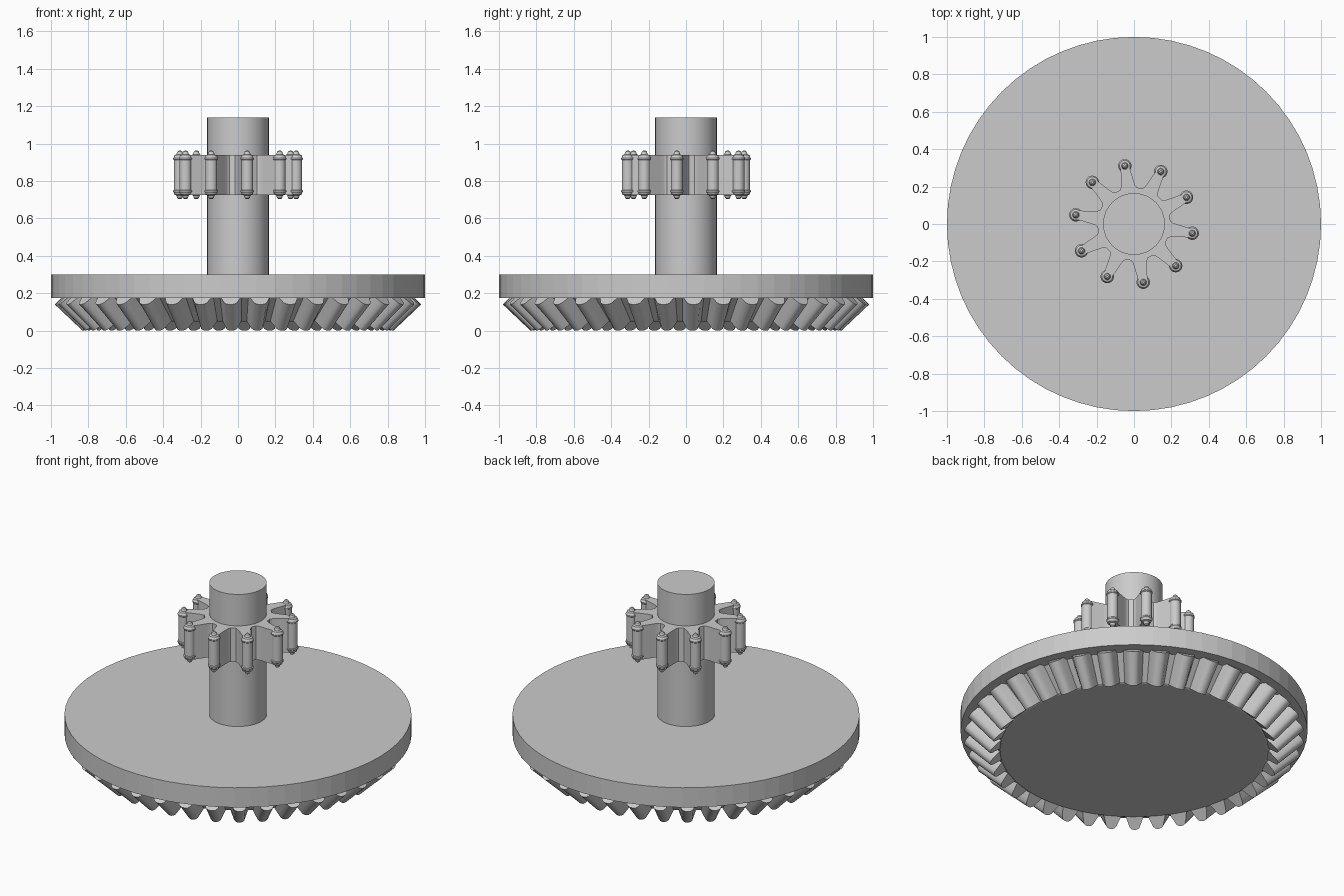
import bpy, bmesh
from math import sin, cos, pi, radians, atan2
from mathutils import Vector

if "Cube" in bpy.data.objects:
    bpy.data.objects.remove(bpy.data.objects["Cube"])


def finish(name, bm, angle=None):
    bmesh.ops.recalc_face_normals(bm, faces=bm.faces[:])
    me = bpy.data.meshes.new(name)
    bm.to_mesh(me)
    bm.free()
    ob = bpy.data.objects.new(name, me)
    bpy.context.collection.objects.link(ob)
    if angle:
        bpy.ops.object.select_all(action='DESELECT')
        ob.select_set(True)
        bpy.context.view_layer.objects.active = ob
        bpy.ops.object.shade_smooth_by_angle(angle=radians(angle))
    return ob


def loft(bm, loops):
    """Skin closed loops in order and cap both ends."""
    rows = [[bm.verts.new(p) for p in lp] for lp in loops]
    n = len(rows[0])
    for a, b in zip(rows, rows[1:]):
        for i in range(n):
            j = (i + 1) % n
            bm.faces.new((a[i], a[j], b[j], b[i]))
    bm.faces.new(rows[0][::-1])
    bm.faces.new(rows[-1])


def turned(bm, profile, seg, cx=0, cy=0):
    """Lathe (radius, z) points about a vertical axis."""
    loft(bm, [[(cx + r * cos(2 * pi * i / seg), cy + r * sin(2 * pi * i / seg), z)
               for i in range(seg)] for r, z in profile])


# Wheel disc with the conical underside that carries the bevel teeth
bm = bmesh.new()
turned(bm, [(0.766, 0.05), (0.78, 0.055), (0.915, 0.175), (1.0, 0.175), (1.0, 0.30)], 64)
finish("bevel_wheel_body", bm)

# Central shaft
bm = bmesh.new()
turned(bm, [(0.165, 0.29), (0.165, 1.14)], 64)
finish("shaft", bm, 30)

# Bevel teeth: rounded trapezoid lofted from the inner to the outer end
TEETH = 38
half = [(0.062, -0.1), (0.056, 0.15), (0.043, 0.55), (0.034, 0.82), (0.022, 0.95), (0.008, 1.0)]
section = half + [(-w, h) for w, h in reversed(half)]
ends = [((0.772, 0.053), (0.832, 0.0), 0.84), ((0.925, 0.190), (0.98, 0.14), 1.0)]
bm = bmesh.new()
for k in range(TEETH):
    a = radians(-45) + 2 * pi * k / TEETH
    out, side = Vector((cos(a), sin(a), 0)), Vector((-sin(a), cos(a), 0))
    loops = []
    for root, tip, s in ends:
        loops.append([out * (root[0] + (tip[0] - root[0]) * h) + side * (w * s)
                      + Vector((0, 0, root[1] + (tip[1] - root[1]) * h)) for w, h in section])
    loft(bm, loops)
finish("bevel_teeth", bm, 30)

# Upper pinion: ten slim arms on a small hub, drawn as one outline
ARMS, PIN_R = 10, 0.315
arm = [(0.190, -0.046), (0.203, -0.039), (0.222, -0.035), (0.305, -0.024),
       (0.305, 0.024), (0.222, 0.035), (0.203, 0.039), (0.190, 0.046)]
angles = [radians(27 + 36 * k) for k in range(ARMS)]
outline = [(r * cos(a) - t * sin(a), r * sin(a) + t * cos(a)) for a in angles for r, t in arm]
bm = bmesh.new()
loft(bm, [[(x, y, z) for x, y in outline] for z in (0.725, 0.94)])
finish("pinion_arms", bm)

# Pins at the arm ends, with collars and stepped domed caps
lower = [(0.006, 0.703), (0.013, 0.708), (0.018, 0.723), (0.029, 0.727), (0.032, 0.738),
         (0.036, 0.742), (0.036, 0.749), (0.032, 0.753)]
pin = lower + [(r, 1.665 - z) for r, z in reversed(lower)]
bm = bmesh.new()
for a in angles:
    turned(bm, pin, 20, PIN_R * cos(a), PIN_R * sin(a))
finish("pinion_pins", bm, 35)
